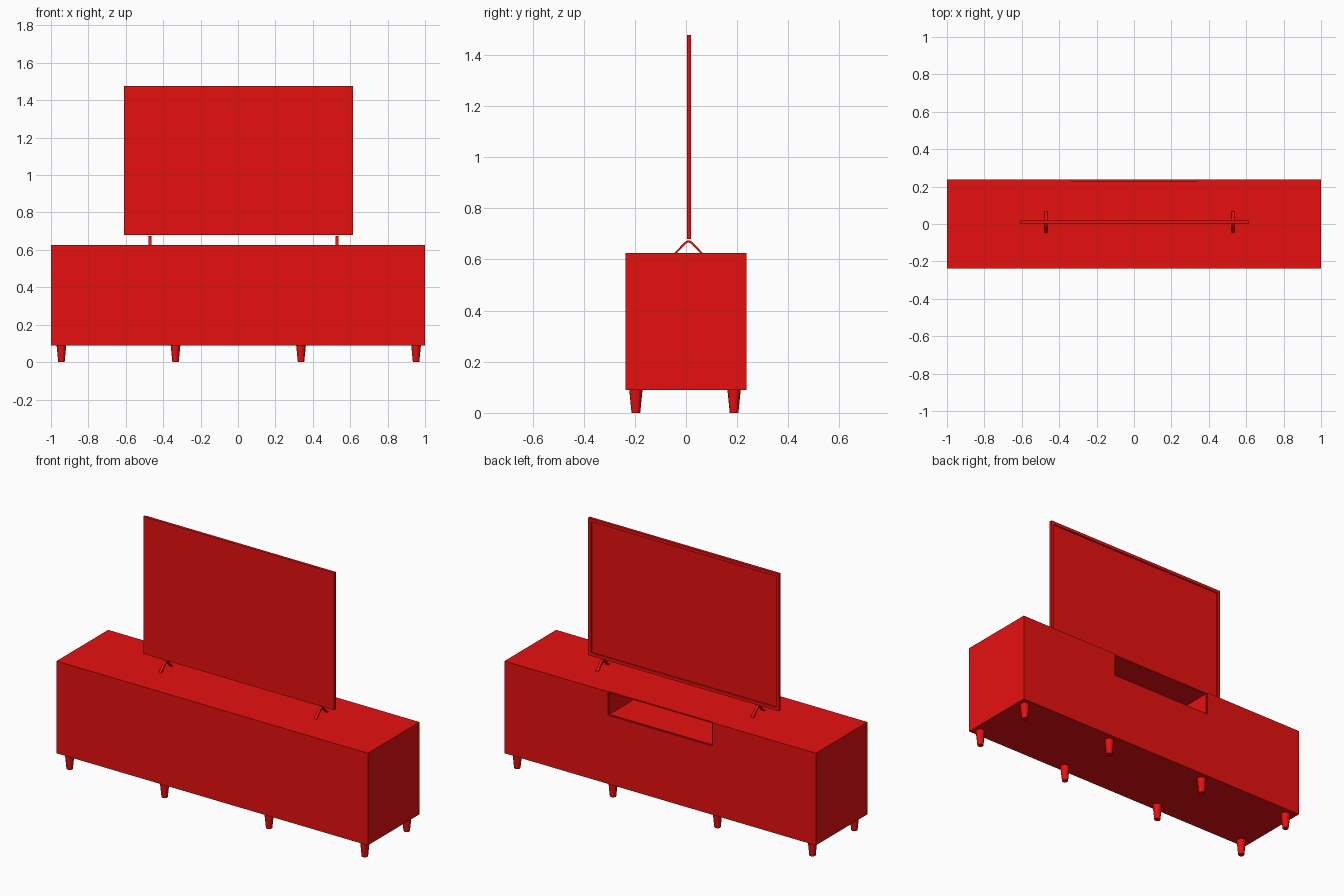
import bpy, bmesh
from mathutils import Matrix

if "Cube" in bpy.data.objects:
    bpy.data.objects.remove(bpy.data.objects["Cube"])

red = bpy.data.materials.new("red")
red.diffuse_color = (0.8, 0.005, 0.005, 1)
red.use_nodes = True
red.node_tree.nodes["Principled BSDF"].inputs["Base Color"].default_value = red.diffuse_color


def make(name, bm):
    me = bpy.data.meshes.new(name)
    bmesh.ops.recalc_face_normals(bm, faces=bm.faces[:])
    bm.to_mesh(me)
    bm.free()
    me.materials.append(red)
    ob = bpy.data.objects.new(name, me)
    bpy.context.collection.objects.link(ob)
    return ob


def box_bm(x, y, z):
    """Box from (min, max) ranges."""
    bm = bmesh.new()
    bmesh.ops.create_cube(bm, size=1)
    for v in bm.verts:
        for i, (lo, hi) in enumerate((x, y, z)):
            v.co[i] = hi if v.co[i] > 0 else lo
    return bm


def cut(target, name, x, y, z):
    cutter = make(name, box_bm(x, y, z))
    cutter.hide_render = True
    cutter.hide_set(True)
    cutter.display_type = 'WIRE'
    mod = target.modifiers.new(name, 'BOOLEAN')
    mod.operation = 'DIFFERENCE'
    mod.solver = 'EXACT'
    mod.object = cutter


# Cabinet with a shallow step and an open shelf in the middle of the +y side
cabinet = make("cabinet", box_bm((-1, 1), (-0.237, 0.237), (0.09, 0.625)))
cut(cabinet, "step_cutter", (-0.336, 0.336), (0.231, 0.3), (0.488, 0.7))
cut(cabinet, "shelf_cutter", (-0.33, 0.33), (-0.217, 0.3), (0.493, 0.618))

# Screen with a recessed panel on the +y side
bm = box_bm((-0.61, 0.615), (0.003, 0.019), (0.68, 1.477))
bm.normal_update()
face = max(bm.faces, key=lambda f: f.calc_center_median().y)
bmesh.ops.inset_region(bm, faces=[face], thickness=0.026)
inner = bmesh.ops.extrude_face_region(bm, geom=[face])
bmesh.ops.delete(bm, geom=[face], context='FACES_ONLY')
for v in inner["geom"]:
    if isinstance(v, bmesh.types.BMVert):
        v.co.y -= 0.008
make("screen", bm)

# Bent strip feet under the screen
half = [(0.056, 0.625), (0.034, 0.648), (0.016, 0.667), (0.007, 0.673), (0, 0.675)]
inside = [(0.046, 0.625), (0.028, 0.643), (0.012, 0.660), (0.005, 0.665), (0, 0.667)]


def mirrored(pts):
    return pts + [(-y, z) for y, z in reversed(pts[:-1])]


for side, x in (("left", -0.470), ("right", 0.528)):
    bm = bmesh.new()
    rows = []
    for (yo, zo), (yi, zi) in zip(mirrored(half), mirrored(inside)):
        rows.append([bm.verts.new((x + dx, 0.010 + y, z)) for dx, y, z in
                     ((-0.008, yo, zo), (0.008, yo, zo), (0.008, yi, zi), (-0.008, yi, zi))])
    for a, b in zip(rows, rows[1:]):
        for i in range(4):
            j = (i + 1) % 4
            bm.faces.new((a[i], a[j], b[j], b[i]))
    bm.faces.new(rows[0])
    bm.faces.new(rows[-1])
    make(f"screen_foot_{side}", bm)

# Tapered cabinet legs
for i, x in enumerate((-0.944, -0.334, 0.337, 0.952)):
    for row, y in (("front", -0.196), ("back", 0.188)):
        bm = bmesh.new()
        bmesh.ops.create_cone(bm, cap_ends=True, segments=24, radius1=0.017, radius2=0.026,
                              depth=0.091, matrix=Matrix.Translation((x, y, 0.0455)))
        leg = make(f"{row}_leg_{i + 1}", bm)
        bpy.ops.object.select_all(action='DESELECT')
        leg.select_set(True)
        bpy.context.view_layer.objects.active = leg
        bpy.ops.object.shade_smooth_by_angle()
